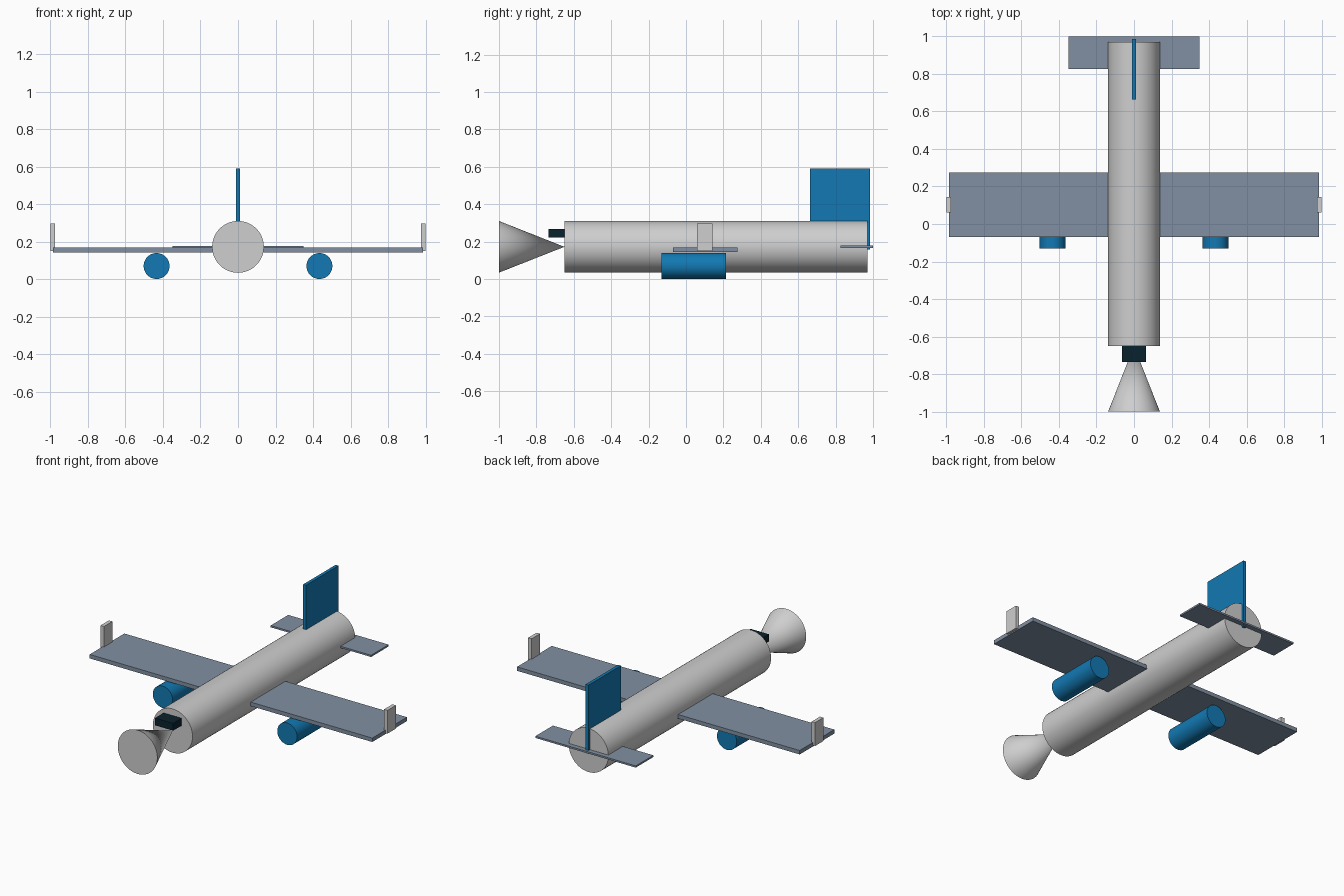
import bpy
from math import radians

cube = bpy.data.objects.get("Cube")
if cube:
    bpy.data.objects.remove(cube, do_unlink=True)


def make_material(name, rgb):
    m = bpy.data.materials.new(name)
    m.use_nodes = True
    m.diffuse_color = (*rgb, 1)
    m.node_tree.nodes["Principled BSDF"].inputs["Base Color"].default_value = (*rgb, 1)
    return m


light_grey = make_material("light grey", (0.62, 0.62, 0.62))
slate = make_material("slate grey", (0.22, 0.28, 0.36))
blue = make_material("blue", (0.006, 0.19, 0.45))
dark = make_material("dark glass", (0.003, 0.016, 0.026))


def finish(name, mat):
    obj = bpy.context.object
    obj.name = name
    obj.data.materials.append(mat)
    return obj


def box(name, mat, x, y, z):
    """Box from (min, max) pairs along each axis."""
    spans = (x, y, z)
    bpy.ops.mesh.primitive_cube_add(size=1, location=[sum(s) / 2 for s in spans])
    obj = finish(name, mat)
    obj.scale = [s[1] - s[0] for s in spans]
    bpy.ops.object.transform_apply(location=False, rotation=False, scale=True)
    return obj


def tube(name, mat, x, z, y, r_front, r_back):
    """Round body lying along y, with a radius for each end."""
    bpy.ops.mesh.primitive_cone_add(
        vertices=48, radius1=r_front, radius2=r_back, depth=y[1] - y[0],
        location=(x, sum(y) / 2, z), rotation=(radians(-90), 0, 0))
    obj = finish(name, mat)
    bpy.ops.object.shade_smooth_by_angle(angle=radians(30))
    return obj


# Body: fuselage, nose cone with its tip at the fuselage, cockpit block
R, AXIS = 0.138, 0.172
tube("fuselage", light_grey, 0, AXIS, (-0.65, 0.97), R, R)
tube("nose_cone", light_grey, 0, AXIS, (-1.0, -0.65), R, 0)
box("cockpit", dark, (-0.063, 0.063), (-0.735, -0.645), (0.222, 0.268))

# Flying surfaces
box("wing", slate, (-0.985, 0.985), (-0.07, 0.275), (0.143, 0.168))
box("tailplane", slate, (-0.35, 0.35), (0.825, 1.0), (0.167, 0.178))
box("tail_fin", blue, (-0.01, 0.01), (0.663, 0.985), (0.157, 0.59))

# Winglets and engines on both sides
for side, s in (("left", 1), ("right", -1)):
    box(side + "_winglet", light_grey, sorted((s * 0.976, s * 1.0)),
        (0.06, 0.143), (0.15, 0.297))
    tube(side + "_engine", blue, s * 0.434, 0.07, (-0.13, 0.213), 0.069, 0.069)
